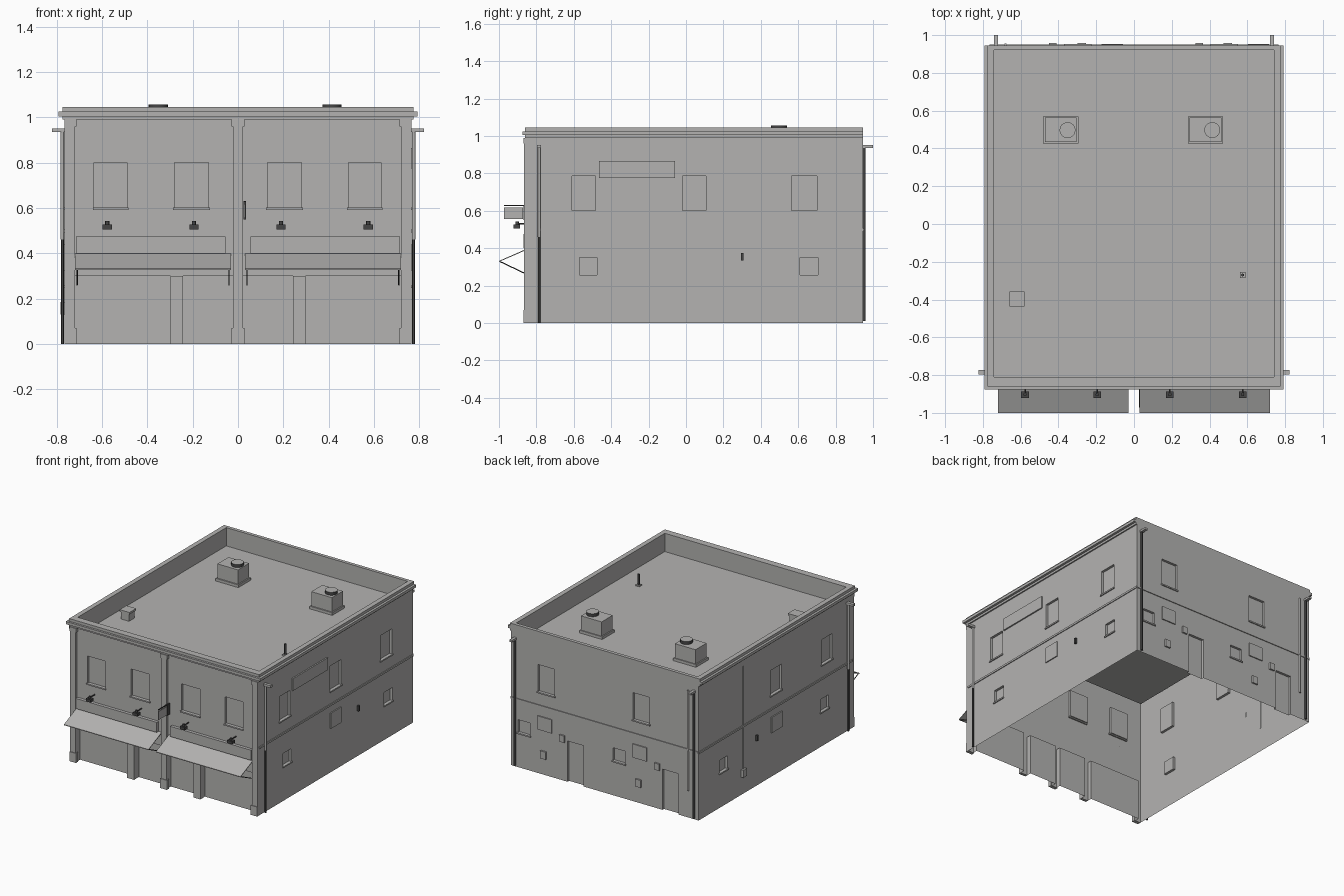
import bpy, bmesh
from mathutils import Vector, Matrix

cube = bpy.data.objects.get("Cube")
if cube:
    bpy.data.objects.remove(cube, do_unlink=True)


def material(name, colour):
    mat = bpy.data.materials.new(name)
    mat.use_nodes = True
    mat.diffuse_color = colour
    mat.node_tree.nodes["Principled BSDF"].inputs["Base Color"].default_value = colour
    return mat


GREY = material("light_grey", (0.455, 0.45, 0.441, 1))
DARK = material("dark_metal", (0.06, 0.06, 0.06, 1))


def finish(bm, name, mat=GREY):
    mesh = bpy.data.meshes.new(name)
    bm.to_mesh(mesh)
    bm.free()
    mesh.materials.append(mat)
    ob = bpy.data.objects.new(name, mesh)
    bpy.context.collection.objects.link(ob)
    return ob


def box(name, x0, x1, y0, y1, z0, z1, mat=GREY):
    bm = bmesh.new()
    bmesh.ops.create_cube(bm, size=1)
    lo, hi = Vector((x0, y0, z0)), Vector((x1, y1, z1))
    for v in bm.verts:
        v.co = (lo + hi) / 2 + Vector(a * b for a, b in zip(v.co, hi - lo))
    return finish(bm, name, mat)


def side_box(name, s, out, y0, y1, z0, z1, mat=GREY):
    """Box standing out from the side wall on side s."""
    x0, x1 = sorted((s * WX, s * (WX + out)))
    box(name, x0, x1, y0, y1, z0, z1, mat)


def rod(name, a, b, radius, sides=8, mat=DARK):
    a, b = Vector(a), Vector(b)
    bm = bmesh.new()
    turn = (b - a).to_track_quat("Z", "Y").to_matrix().to_4x4()
    bmesh.ops.create_cone(bm, cap_ends=True, segments=sides, radius1=radius,
                          radius2=radius, depth=(b - a).length,
                          matrix=Matrix.Translation((a + b) / 2) @ turn)
    ob = finish(bm, name, mat)
    for p in ob.data.polygons:
        p.use_smooth = len(p.vertices) == 4
    ob.data.set_sharp_from_angle(angle=0.9)
    return ob


def wall(name, along, offset, u0, u1, recesses):
    """Thin wall sheet with rectangular recesses (a, b, z0, z1, depth)."""
    along = Vector(along)
    out = along.cross(Vector((0, 0, 1)))
    if along.x + along.y < 0:
        recesses = [(-b, -a, *r) for a, b, *r in recesses]
        u0, u1 = -u1, -u0
    us = sorted({u0, u1, *(round(v, 4) for p in recesses for v in p[:2])})
    zs = sorted({0, TOP, *(round(v, 4) for p in recesses for v in p[2:4])})
    bm = bmesh.new()

    def quad(*pts):
        bm.faces.new([bm.verts.new(along * u + out * (offset - d) + Vector((0, 0, z)))
                      for u, z, d in pts])

    def depth(i, j):
        u, z = (us[i] + us[i + 1]) / 2, (zs[j] + zs[j + 1]) / 2
        return next((p[4] for p in recesses
                     if p[0] < u < p[1] and p[2] < z < p[3]), 0)

    for i in range(len(us) - 1):
        for j in range(len(zs) - 1):
            a, b, c, e = us[i], us[i + 1], zs[j], zs[j + 1]
            d = depth(i, j)
            quad((a, c, d), (b, c, d), (b, e, d), (a, e, d))
            left = depth(i - 1, j) if i else d
            below = depth(i, j - 1) if j else d
            if d != left:
                quad((a, c, left), (a, c, d), (a, e, d), (a, e, left))
            if d != below:
                quad((a, c, d), (a, c, below), (b, c, below), (b, c, d))
    bmesh.ops.remove_doubles(bm, verts=bm.verts, dist=0.0001)
    bmesh.ops.recalc_face_normals(bm, faces=bm.faces)
    if sum(f.normal.dot(out) * f.calc_area() for f in bm.faces) < 0:
        bmesh.ops.reverse_faces(bm, faces=bm.faces)
    return finish(bm, name)


WX, YF, YB, TOP = 0.765, -0.845, 0.945, 0.99
IN = 0.018

# Front wall with shopfronts and windows
front_windows = [(-0.635, -0.49, 0.6, 0.8, IN), (-0.28, -0.13, 0.6, 0.8, IN),
                 (0.13, 0.28, 0.6, 0.8, IN), (0.487, 0.632, 0.6, 0.8, IN)]
shops = []
for s in (-1, 1):
    for a, b in ((0.02, 0.242), (0.298, 0.72)):
        shops.append((*sorted((s * a, s * b)), 0, 0.30, 0.035))
wall("front_wall", (1, 0, 0), -YF, -WX, WX, shops + front_windows)
for a, b, z, *_ in front_windows:
    box("front_sill", a - 0.006, b + 0.006, YF - 0.01, YF + 0.01, z - 0.008, z + 0.002)

# Pilasters with base and cap, shop piers and fascia signs
for x0, x1 in ((-WX, -0.72), (-0.022, 0.022), (0.72, WX)):
    box("pilaster", x0, x1, YF - 0.02, YF, 0, TOP)
    a, b = max(x0 - 0.007, -WX), min(x1 + 0.007, WX)
    box("pilaster_base", a, b, YF - 0.025, YF, 0, 0.07)
    box("pilaster_cap", a, b, YF - 0.023, YF, 0.96, TOP)
for s in (-1, 1):
    x0, x1 = sorted((s * 0.242, s * 0.298))
    box("shop_pier", x0, x1, YF - 0.02, YF, 0, 0.30)
    x0, x1 = sorted((s * 0.055, s * 0.715))
    box("fascia_sign", x0, x1, YF - 0.023, YF, 0.40, 0.475)

# Side walls
low = [(-0.57, -0.475, 0.255, 0.35, IN), (0.61, 0.705, 0.255, 0.35, IN)]
tall = [(-0.61, -0.485, 0.6, 0.785, IN), (-0.02, 0.108, 0.6, 0.785, IN)]
extra = [(0.565, 0.70, 0.6, 0.785, IN)]
for s, rows in ((1, low + tall + extra), (-1, low + tall)):
    wall("side_wall", (0, s, 0), WX, YF, YB, rows)
    for a, b, z, *_ in rows:
        side_box("side_sill", s, 0.008, a - 0.006, b + 0.006, z - 0.008, z + 0.002)
    side_box("side_string_course", s, 0.006, YF, YB, 0.492, 0.506)
    side_box("side_vent", s, 0.008, -0.02, 0.102, 0.325, 0.44)
side_box("side_sign", 1, 0.01, -0.465, -0.06, 0.775, 0.865)

# Back wall: the same bay twice
openings, sills = [], []
for dx in (0, -0.775):
    windows = [(0.41 + dx, 0.545 + dx, 0.6, 0.8, IN), (0.61 + dx, 0.71 + dx, 0.255, 0.35, IN)]
    sills += windows
    openings += windows + [(0.175 + dx, 0.305 + dx, 0, 0.30, IN)]
    box("back_vent", 0.43 + dx, 0.545 + dx, YB, YB + 0.008, 0.325, 0.425)
    box("door_lamp_box", 0.325 + dx, 0.365 + dx, YB, YB + 0.012, 0.285, 0.335)
    box("back_meter_box", 0.475 + dx, 0.52 + dx, YB, YB + 0.012, 0.12, 0.175)
wall("back_wall", (-1, 0, 0), YB, -WX, WX, openings)
box("back_string_course", -WX, WX, YB, YB + 0.006, 0.492, 0.506)
for a, b, z, *_ in sills:
    box("back_sill", a - 0.006, b + 0.006, YB, YB + 0.008, z - 0.008, z + 0.002)

# Cornice, parapet and roof deck as one stepped ring
profile = [(WX, YF, YB, TOP), (0.775, -0.862, YB, TOP), (0.775, -0.862, YB, 1.005),
           (0.792, -0.875, YB, 1.005), (0.792, -0.875, YB, 1.025), (0.775, -0.86, YB, 1.025),
           (0.775, -0.86, YB, 1.045), (0.74, -0.81, 0.92, 1.045), (0.74, -0.81, 0.92, 0.91)]
bm = bmesh.new()
rings = [[bm.verts.new(p) for p in ((-x, f, z), (x, f, z), (x, b, z), (-x, b, z))]
         for x, f, b, z in profile]
for lower, upper in zip(rings, rings[1:]):
    for k in range(4):
        n = (k + 1) % 4
        bm.faces.new((lower[k], lower[n], upper[n], upper[k]))
bm.faces.new(rings[-1])
finish(bm, "cornice_and_roof")

# Awnings with folding arms
for x0, x1 in ((-0.72, -0.03), (0.03, 0.72)):
    bm = bmesh.new()
    section = [(YF, 0.40), (-1.0, 0.332), (-1.0, 0.327), (YF, 0.394)]
    ends = [[bm.verts.new((x, y, z)) for y, z in section] for x in (x0, x1)]
    for k in range(4):
        n = (k + 1) % 4
        bm.faces.new((ends[0][k], ends[0][n], ends[1][n], ends[1][k]))
    bm.faces.new(ends[0])
    bm.faces.new(ends[1][::-1])
    bmesh.ops.recalc_face_normals(bm, faces=bm.faces)
    finish(bm, "awning")
    for x in (x0 + 0.01, x1 - 0.01):
        rod("awning_arm", (x, -0.85, 0.26), (x, -0.995, 0.329), 0.003)

# Sign lamps
for x in (-0.577, -0.195, 0.19, 0.575):
    rod("lamp_arm", (x, YF, 0.531), (x, -0.905, 0.531), 0.004)
    rod("lamp_neck", (x, -0.903, 0.525), (x, -0.903, 0.542), 0.009)
    box("lamp_head", x - 0.02, x + 0.02, -0.921, -0.887, 0.506, 0.527, DARK)

# Hanging sign on a metal bracket
box("hanging_sign", 0.027, 0.033, -0.972, -0.872, 0.555, 0.618)
box("hanging_sign_bar", 0.027, 0.033, -0.972, YF, 0.626, 0.632, DARK)
box("hanging_sign_plate", 0.025, 0.035, -0.87, YF, 0.55, 0.632, DARK)

# Downpipes, outlets and small wall boxes
for s in (-1, 1):
    x = s * 0.775
    rod("side_pipe", (x, -0.785, 0.46), (x, -0.785, 0.94), 0.008, 12, GREY)
    rod("side_pipe_foot", (x, -0.785, 0), (x, -0.785, 0.46), 0.006)
    side_box("side_outlet", s, 0.057, -0.796, -0.774, 0.935, 0.952)
    rod("back_pipe", (s * 0.73, 0.952, 0.01), (s * 0.73, 0.952, 0.94), 0.008)
    box("back_outlet", s * 0.73 - 0.011, s * 0.73 + 0.011, YB, 1.0, 0.937, 0.952)
    y = 0.30 if s > 0 else 0.275
    side_box("side_wall_box", s, 0.015, y - 0.007, y + 0.007, 0.335, 0.375, DARK)
rod("back_waste_pipe", (-0.68, 0.949, 0.2), (-0.68, 0.949, 0.94), 0.007, 12, GREY)
rod("side_cable_pipe", (-0.767, 0.43, 0.18), (-0.767, 0.43, 0.94), 0.005, 12, GREY)
side_box("side_meter_box", -1, 0.018, 0.41, 0.45, 0.13, 0.185)

# Roof units with dark-rimmed fans, vent box and flue
for x in (-0.388, 0.378):
    box("unit_base", x - 0.093, x + 0.093, 0.425, 0.57, 0.91, 0.93)
    box("unit_body", x - 0.084, x + 0.084, 0.434, 0.563, 0.93, 1.035)
    fan = rod("unit_fan", (x + 0.036, 0.497, 1.035), (x + 0.036, 0.497, 1.057), 0.042, 24)
    fan.data.materials.append(GREY)
    for p in fan.data.polygons:
        p.material_index = 1 if p.normal.z > 0.5 else 0
box("vent_box", -0.652, -0.588, -0.43, -0.365, 0.91, 0.965)
box("vent_cap", -0.66, -0.58, -0.437, -0.358, 0.965, 0.98)
box("flue_base", 0.56, 0.59, -0.285, -0.255, 0.91, 0.918)
rod("flue", (0.575, -0.27, 0.91), (0.575, -0.27, 0.995), 0.008)
